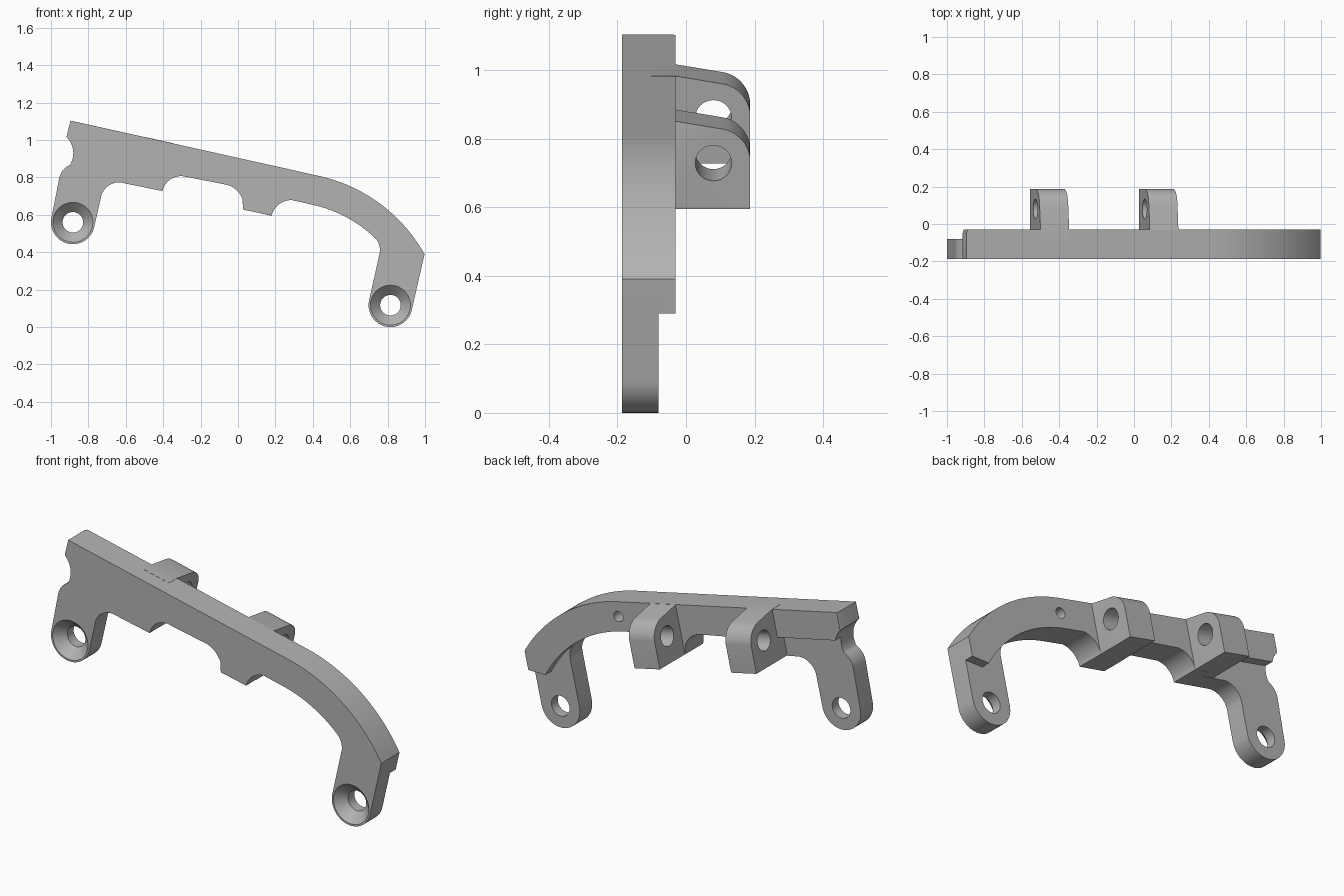
import bpy, bmesh
from math import sin, cos, tau, radians, atan2
from mathutils import Vector

if "Cube" in bpy.data.objects:
    bpy.data.objects.remove(bpy.data.objects["Cube"])

grey = bpy.data.materials.new("plain grey")
grey.use_nodes = True
grey.diffuse_color = (0.45, 0.45, 0.45, 1)
grey.node_tree.nodes["Principled BSDF"].inputs["Base Color"].default_value = (0.45, 0.45, 0.45, 1)

TILT = 0.2194
ALONG = Vector((cos(TILT), 0, -sin(TILT)))   # direction along the beam
UP = Vector((sin(TILT), 0, cos(TILT)))       # direction across the beam
X, Y, Z = Vector((1, 0, 0)), Vector((0, 1, 0)), Vector((0, 0, 1))
FRONT, STEP, BACK = -0.187, -0.08, -0.03
ARCH = (0.249, -0.03)
LEGS = [(0.815, 0.117), (-0.883, 0.56)]


def sweep(c, r, a0, a1, n=20):
    return [(c[0] + r * cos(a0 + (a1 - a0) * i / n),
             c[1] + r * sin(a0 + (a1 - a0) * i / n)) for i in range(n + 1)]


def arc(a, m, b, n=12):
    """Circular arc from a through m to b."""
    ax, ay = a[0] - m[0], a[1] - m[1]
    bx, by = b[0] - m[0], b[1] - m[1]
    d = 2 * (ax * by - ay * bx)
    sa, sb = ax * ax + ay * ay, bx * bx + by * by
    c = (m[0] + (by * sa - ay * sb) / d, m[1] + (ax * sb - bx * sa) / d)
    a0 = atan2(a[1] - c[1], a[0] - c[0])
    turn = lambda p: (atan2(p[1] - c[1], p[0] - c[0]) - a0) % tau
    end = turn(b) if turn(m) < turn(b) else turn(b) - tau
    r = ((a[0] - c[0]) ** 2 + (a[1] - c[1]) ** 2) ** 0.5
    return sweep(c, r, a0, a0 + end, n)


def loft(name, rings):
    """Closed solid through a list of matching rings of points."""
    bm = bmesh.new()
    rows = [[bm.verts.new(p) for p in ring] for ring in rings]
    n = len(rows[0])
    for lo, hi in zip(rows, rows[1:]):
        for i in range(n):
            bm.faces.new((lo[i], lo[(i + 1) % n], hi[(i + 1) % n], hi[i]))
    bm.faces.new(rows[0])
    bm.faces.new(rows[-1])
    bmesh.ops.recalc_face_normals(bm, faces=bm.faces)
    me = bpy.data.meshes.new(name)
    bm.to_mesh(me)
    bm.free()
    me.materials.append(grey)
    ob = bpy.data.objects.new(name, me)
    bpy.context.collection.objects.link(ob)
    return ob


def prism(name, pts, u, v, start, depth):
    return loft(name, [[start + u * p + v * q + d for p, q in pts]
                       for d in (Vector(), depth)])


def plate(name, pts, y0, y1):
    return prism(name, pts, X, Z, Y * y0, Y * (y1 - y0))


def combine(target, other, operation):
    mod = target.modifiers.new(operation, 'BOOLEAN')
    mod.operation, mod.solver, mod.object = operation, 'EXACT', other
    bpy.context.view_layer.objects.active = target
    bpy.ops.object.modifier_apply(modifier=mod.name)
    bpy.data.objects.remove(other)


def leg_end(c, r=0.117):
    return sweep(c, r, -TILT, -TILT - tau / 2, 24)


# Bracket outline: top edge, arch, right leg, tabs, left leg, side notch
outline = [(-0.896, 1.104)]
outline += sweep(ARCH, 0.858, radians(77.43), radians(29.3), 28)
outline += leg_end(LEGS[0])
outline += arc((0.755, 0.385), (0.757, 0.43), (0.735, 0.4735))[:-1]
outline += sweep(ARCH, 0.7, radians(46), radians(77.43))
outline += arc((0.286, 0.679), (0.218, 0.655), (0.18, 0.596))
outline += [(0.027, 0.628)]
outline += arc((0.024, 0.684), (-0.003, 0.727), (-0.056, 0.76))
outline += arc((-0.297, 0.807), (-0.366, 0.786), (-0.404, 0.727))
outline += arc((-0.628, 0.773), (-0.701, 0.749), (-0.735, 0.684))
outline += leg_end(LEGS[1])
outline += arc((-0.957, 0.79), (-0.937, 0.837), (-0.901, 0.866), 8)
outline += arc((-0.897, 0.87), (-0.881, 0.94), (-0.917, 1.016))
bracket = plate("bracket", outline, FRONT, BACK)

# Thinner legs: relief behind each one
right_relief = sweep(ARCH, 0.7, radians(46), radians(27.2)) + [
    (1.1, 0.29), (1.1, -0.1), (0.5, -0.1), (0.5, 0.4)]
left_relief = [(-1.1, 0.995), (-0.49, 0.862), (-0.49, 0.4), (-1.1, 0.4)]
for pts in (right_relief, left_relief):
    combine(bracket, plate("relief", pts, STEP, 0.1), 'DIFFERENCE')

# Slanted left end of the beam
wedge = [(-0.03, -0.12), (0.004, -0.02), (-0.2, -0.02), (-0.2, -0.12)]
combine(bracket, prism("wedge", wedge, ALONG, Y,
                       Vector((-0.89, 0, 1.104)) - UP * 0.13, UP * 0.3), 'DIFFERENCE')

# Hinge lugs with cross holes
lug = [(-0.1, 0), (0.187, 0)] + arc((0.187, 0.15), (0.163, 0.207), (0.1, 0.24)) + [
    (BACK, 0.262), (-0.1, 0.262)]
for x, z in ((0.027, 0.629), (-0.557, 0.761)):
    base = Vector((x, 0, z))
    combine(bracket, prism("lug", lug, Y, UP, base, ALONG * 0.157), 'UNION')
    combine(bracket, prism("pin", sweep((0.08, 0.137), 0.053, 0, tau, 32)[:-1], Y, UP,
                           base - ALONG * 0.03, ALONG * 0.22), 'DIFFERENCE')

# Countersunk screw holes in the legs
for c in LEGS:
    rings = [[(px, y, pz) for px, pz in sweep(c, r, 0, tau, 40)[:-1]]
             for r, y in ((0.112, FRONT - 0.005), (0.055, FRONT + 0.052), (0.055, 0.05))]
    combine(bracket, loft("screw_hole", rings), 'DIFFERENCE')

# Small blind hole in the back
combine(bracket, plate("blind_hole", sweep((0.43, 0.728), 0.028, 0, tau, 24)[:-1], -0.11, 0.05),
        'DIFFERENCE')

bpy.ops.object.select_all(action='DESELECT')
bracket.select_set(True)
bpy.context.view_layer.objects.active = bracket
bpy.ops.object.shade_smooth_by_angle(angle=radians(25))
